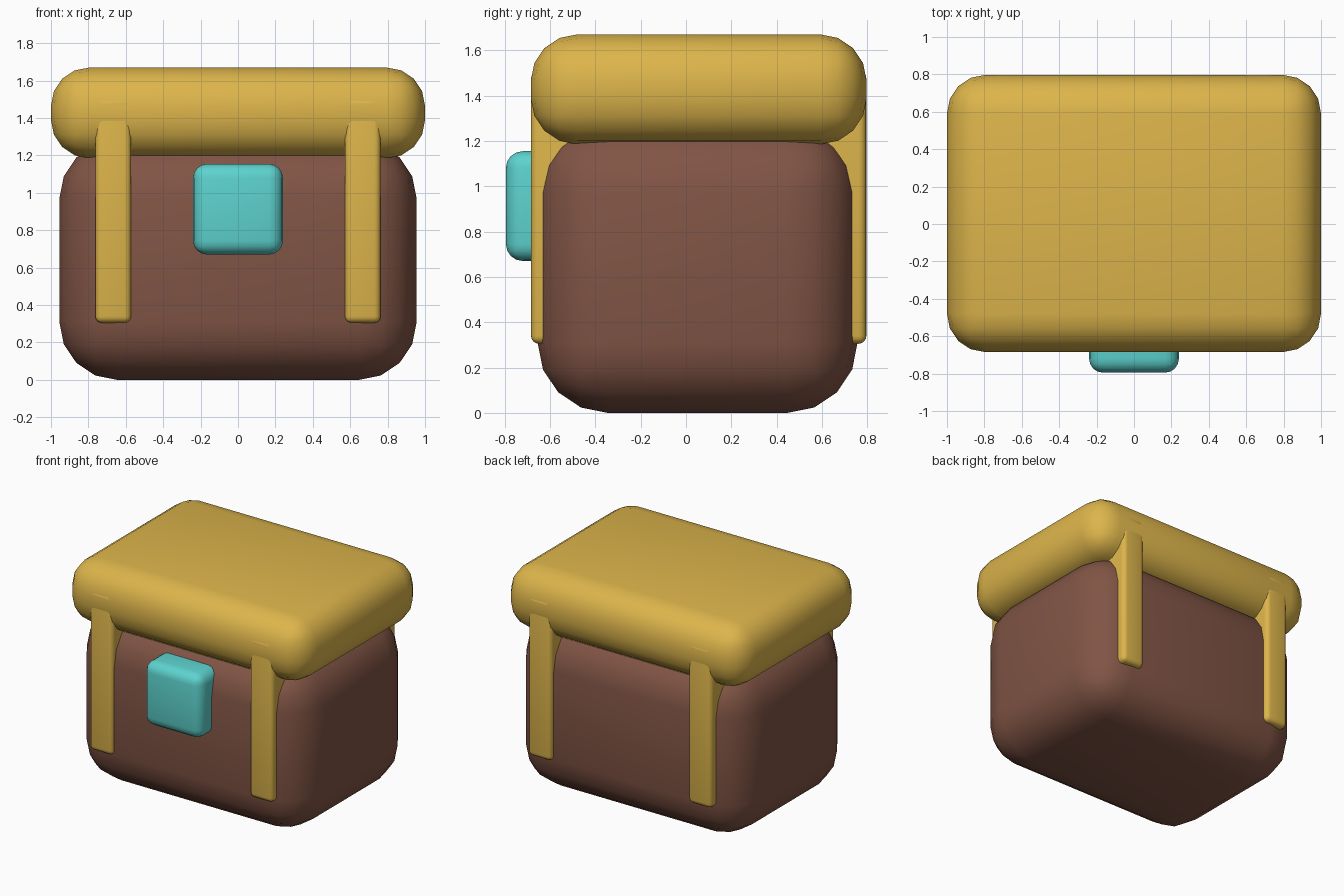
import bpy
from mathutils import Vector

if "Cube" in bpy.data.objects:
    bpy.data.objects.remove(bpy.data.objects["Cube"])


def material(name, rgb):
    m = bpy.data.materials.new(name)
    m.diffuse_color = (*rgb, 1)
    m.use_nodes = True
    m.node_tree.nodes["Principled BSDF"].inputs["Base Color"].default_value = m.diffuse_color
    return m


leather = material("leather_brown", (0.22, 0.09, 0.06))
gold = material("gold", (0.72, 0.46, 0.07))
teal = material("teal", (0.11, 0.65, 0.62))


def rounded_box(name, lo, hi, radius, mat):
    """Box between two corners with smoothly rounded edges."""
    lo, hi = Vector(lo), Vector(hi)
    bpy.ops.mesh.primitive_cube_add(size=1, location=(lo + hi) / 2)
    ob = bpy.context.object
    ob.name = name
    ob.scale = hi - lo
    bpy.ops.object.transform_apply(location=False, rotation=False, scale=True)
    bevel = ob.modifiers.new("round", 'BEVEL')
    bevel.width = radius
    bevel.segments = 4
    bpy.ops.object.modifier_apply(modifier=bevel.name)
    bpy.ops.object.shade_smooth_by_angle()
    ob.data.materials.append(mat)
    return ob


# chest body and padded lid
rounded_box("body", (-0.955, -0.655, 0), (0.955, 0.757, 1.28), 0.31, leather)
rounded_box("lid", (-1, -0.685, 1.185), (1, 0.797, 1.67), 0.205, gold)

# straps running through the body, showing at front and back
for side, x in (("left", -0.667), ("right", 0.667)):
    rounded_box(side + "_strap", (x - 0.096, -0.684, 0.305),
                (x + 0.096, 0.796, 1.51), 0.035, gold)

# front latch
rounded_box("latch", (-0.24, -0.795, 0.67), (0.24, -0.45, 1.155), 0.075, teal)
